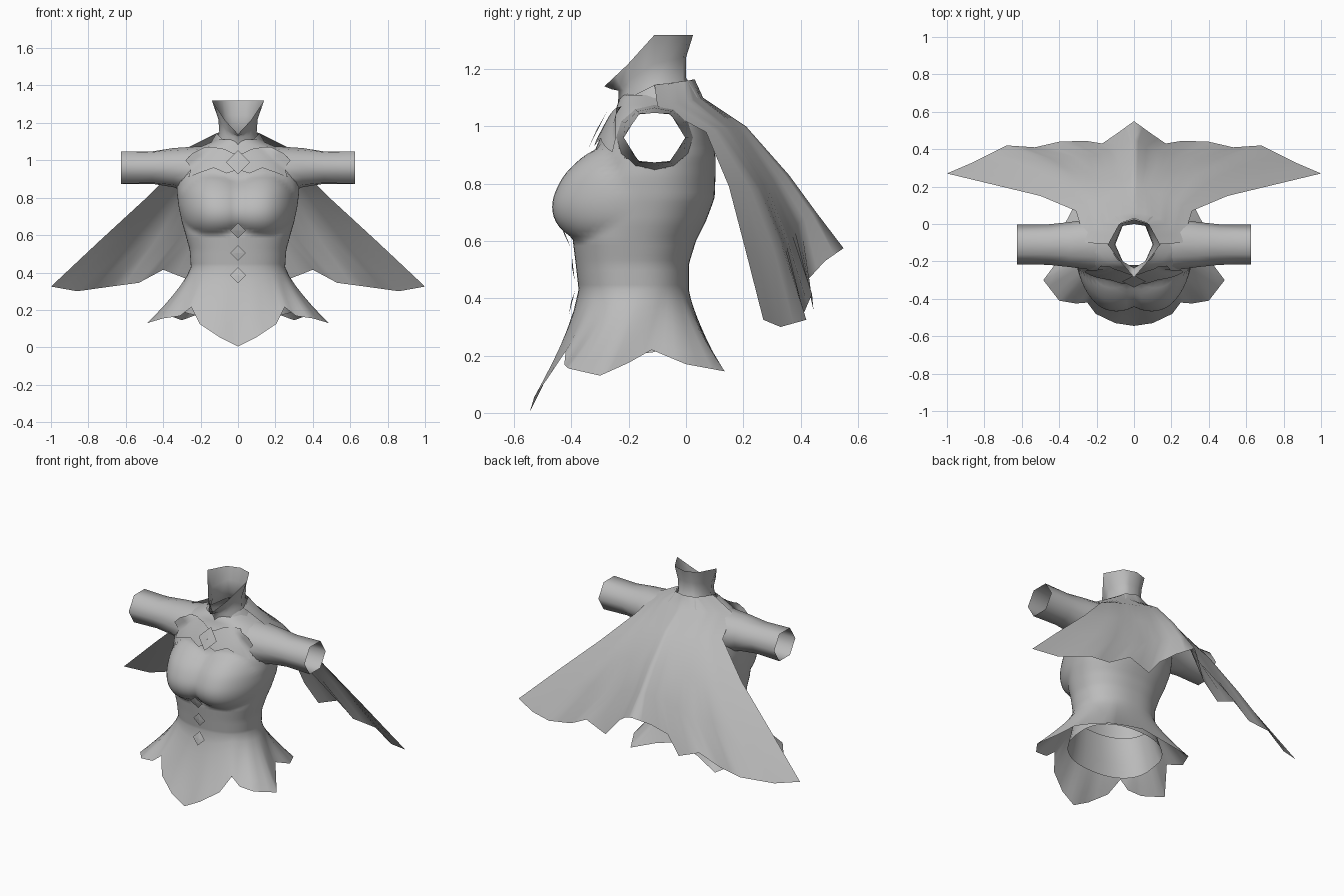
import bpy, bmesh, math

if "Cube" in bpy.data.objects:
    bpy.data.objects.remove(bpy.data.objects["Cube"])

cloth = bpy.data.materials.new("grey_cloth")
cloth.diffuse_color = (0.5, 0.5, 0.5, 1)
cloth.use_nodes = True
cloth.node_tree.nodes["Principled BSDF"].inputs["Base Color"].default_value = cloth.diffuse_color


def resample(pts, n):
    """n + 1 points spread evenly over the control point index."""
    out = []
    for i in range(n + 1):
        t = i / n * (len(pts) - 1)
        k = min(int(t), len(pts) - 2)
        f = t - k
        out.append(tuple(a + (b - a) * f for a, b in zip(pts[k], pts[k + 1])))
    return out


def loft(name, rows, closed=False, keep=None, angle=80, mirror=True):
    """Skin rows of points; keep(center) may drop faces; mirror across x."""
    bm = bmesh.new()
    grid = [[bm.verts.new(p) for p in row] for row in rows]
    n = len(rows[0])
    for r in range(len(rows) - 1):
        for c in range(n if closed else n - 1):
            d = (c + 1) % n
            f = bm.faces.new((grid[r][c], grid[r][d], grid[r + 1][d], grid[r + 1][c]))
            if keep and not keep(f.calc_center_median()):
                bm.faces.remove(f)
    bmesh.ops.delete(bm, geom=[v for v in bm.verts if not v.link_faces], context='VERTS')
    me = bpy.data.meshes.new(name)
    bm.to_mesh(me)
    bm.free()
    me.materials.append(cloth)
    ob = bpy.data.objects.new(name, me)
    bpy.context.collection.objects.link(ob)
    if mirror:
        m = ob.modifiers.new("mirror", 'MIRROR')
        m.use_clip = True
        m.merge_threshold = 0.0005
    bpy.context.view_layer.objects.active = ob
    ob.select_set(True)
    bpy.ops.object.shade_smooth_by_angle(angle=math.radians(angle))
    ob.select_set(False)
    return ob


# Torso sections: height, half width, front y, back y
SECT = [(.43, .252, -.375, .01), (.52, .258, -.385, .01), (.60, .28, -.395, .035),
        (.67, .30, -.385, .07), (.75, .317, -.37, .10), (.83, .327, -.35, .103),
        (.90, .327, -.325, .103), (.96, .31, -.30, .09), (1.02, .28, -.268, .075),
        (1.06, .23, -.245, .06), (1.09, .16, -.235, .045), (1.11, .12, -.22, .035)]
POW = 2.3


def section(z):
    z = min(max(z, SECT[0][0]), SECT[-1][0])
    for a, b in zip(SECT, SECT[1:]):
        if z <= b[0]:
            f = (z - a[0]) / (b[0] - a[0])
            return [p + (q - p) * f for p, q in zip(a, b)][1:]


def bust(x, z):
    h = .135 if z < .74 else .185
    w = .165 if abs(x) > .145 else .225
    d = 1 - ((abs(x) - .145) / w) ** 2 - ((z - .74) / h) ** 2
    return .104 * max(d, 0) ** .75


def front_y(x, z):
    hw, yf, yb = section(z)
    k = max(0, 1 - min(1, abs(x) / hw) ** POW) ** (1 / POW)
    flare = .17 * (max(0, .43 - z) / .425) ** 1.3
    return (yf + yb) / 2 - (yb - yf) / 2 * k - bust(x, z) - flare


def side_x(y, z):
    hw, yf, yb = section(z)
    d = min(1, abs(y - (yf + yb) / 2) / ((yb - yf) / 2))
    return hw * (1 - d ** POW) ** (1 / POW)


def ring(z, n):
    hw, yf, yb = section(z)
    pts = []
    for i in range(n + 1):
        a = math.pi * i / n
        s, c = math.sin(a), math.cos(a)
        x = hw * max(s, 0) ** (2 / POW) if 0 < i < n else 0
        y = (yf + yb) / 2 - (yb - yf) / 2 * math.copysign(abs(c) ** (2 / POW), c)
        if c > 0:
            y -= bust(x, z) * min(1, c * 3)
        pts.append((x, y, z))
    return pts


# Bodice with flared, scalloped skirt and open armholes
N = 36
HEM = [(0, -.545, .005), (.10, -.53, .055), (.205, -.48, .125), (.25, -.42, .215),
       (.31, -.425, .168), (.40, -.41, .155), (.485, -.30, .13), (.41, -.20, .175),
       (.35, -.12, .22), (.37, 0, .17), (.30, .135, .145), (.15, .10, .20), (0, .08, .24)]
hem, waist = resample(HEM, N), ring(.43, N)
rows = []
for k in range(6):
    s = 1 - k / 6
    rows.append([(w[0] + (h[0] - w[0]) * s ** 1.3, w[1] + (h[1] - w[1]) * s ** 1.3,
                  w[2] + (h[2] - w[2]) * s) for w, h in zip(waist, hem)])
rows += [ring(.43 + .68 * k / 40, N) for k in range(41)]
loft("bodice", rows, keep=lambda p: not (
    p.x > .2 and ((p.y + .11) / .122) ** 2 + ((p.z - .96) / .1) ** 2 < 1))

# Lining inside the skirt, higher at the back
rows = []
for k in range(4):
    s = 1 - k / 3
    rows.append([(x * (.97 + .2 * s), y + s * (.025 if y > -.18 else -.005) + .008 * (1 if y < -.18 else -1) * (k > 0),
                  .42 - s * (.26 - .085 * (y + .375) / .385))
                 for x, y, z in ring(.43, 18)])
loft("skirt_lining", rows)

# Sleeves: fitted to the torso, round at the shoulder, six-sided at the cuff
rows = []
for x, ry, rz, hexed in [(None, .135, .115, 0), (.345, .12, .106, .1),
                         (.46, .108, .094, .6), (.625, .107, .1, 1)]:
    row = []
    for i in range(12):
        a = math.pi * i / 6
        f = 1 - hexed * (1 - math.cos(math.pi / 6)) * (i % 2)
        y, z = -.11 + ry * f * math.cos(a), .961 + rz * f * math.sin(a)
        row.append((x or side_x(y, z) - .006, y, z))
    rows.append(row)
loft("sleeve", rows, closed=True)

# Neck and tall pointed collar, open at the front
NECK = [[(0, -.24, 1.03), (.07, -.22, 1.05), (.13, -.11, 1.09), (.08, .02, 1.11), (0, .04, 1.11)],
        [(0, -.235, 1.125), (.06, -.20, 1.13), (.10, -.11, 1.15), (.06, -.01, 1.16), (0, 0, 1.17)],
        [(0, -.26, 1.13), (.06, -.20, 1.16), (.105, -.11, 1.22), (.065, -.01, 1.24), (0, 0, 1.24)],
        [(0, -.285, 1.14), (.07, -.205, 1.215), (.14, -.11, 1.32), (.08, 0, 1.32), (0, .025, 1.32)]]
loft("neck_collar", [resample(r, 8) for r in NECK])

# Band around the base of the neck
BAND = [[(0, -.25, 1.02), (.09, -.235, 1.04), (.15, -.11, 1.085), (.10, .04, 1.10), (0, .06, 1.10)],
        [(0, -.235, 1.05), (.07, -.20, 1.10), (.115, -.11, 1.145), (.07, .005, 1.16), (0, .03, 1.165)]]
loft("neck_band", [resample(r, 8) for r in BAND])

# Cape from the neck over the shoulders to a wavy hem
CAPE = [[(0, .03, 1.165), (.04, .02, 1.16), (.07, .005, 1.16), (.10, -.05, 1.15), (.115, -.11, 1.145)],
        [(0, .06, 1.10), (.08, .05, 1.10), (.15, .02, 1.09), (.21, -.04, 1.08), (.26, -.10, 1.072)],
        [(0, .21, 1.0), (.06, .19, .99), (.16, .15, .99), (.24, .11, .99), (.31, .07, .98)],
        [(0, .36, .83), (.08, .31, .82), (.22, .28, .80), (.36, .25, .78), (.50, .15, .79)],
        [(0, .455, .70), (.09, .40, .67), (.24, .36, .61), (.50, .34, .57), (.75, .21, .56)],
        [(0, .55, .575), (.09, .485, .53), (.17, .43, .47), (.26, .445, .36), (.40, .44, .415),
         (.53, .41, .345), (.68, .42, .325), (.86, .33, .30), (1.0, .27, .325)]]
loft("cape", [resample(r, 16) for r in CAPE])

# Jagged trim lying on the upper chest
LOW = [(0, .95), (.06, .93), (.13, .96), (.20, .935), (.265, .91), (.25, .96), (.28, 1.0), (.24, 1.04)]
TOP = [(0, 1.03), (.03, 1.04), (.05, 1.05), (.07, 1.06), (.10, 1.065), (.13, 1.07), (.16, 1.07), (.18, 1.07)]
rows = []
for k in range(5):
    row = []
    for (x0, z0), (x1, z1) in zip(resample(LOW, 14), resample(TOP, 14)):
        x, z = x0 + (x1 - x0) * k / 4, z0 + (z1 - z0) * k / 4
        row.append((x, min(front_y(x, z), -.215 - .02 * (k < 4)) - .01, z))
    rows.append(row)
loft("chest_trim", rows)

# Diamond studs down the front and a larger brooch on the chest
for name, z, r, lift in [("chest_brooch", .99, .064, .026), ("stud_top", .625, .042, .012),
                         ("stud_middle", .505, .042, .01), ("stud_bottom", .385, .042, .012)]:
    rim = [(r * math.sin(a), z - r * math.cos(a)) for a in (0, math.pi / 2, math.pi, 1.5 * math.pi)]
    y0, y1 = front_y(0, z - r) - lift, front_y(0, z + r) - lift
    rows = [[(x * s, y0 + (y1 - y0) * (.5 + (q - z) * s / (2 * r)) - d, z + (q - z) * s) for x, q in rim]
            for s, d in ((1, 0), (.02, .004))]
    loft(name, rows, closed=True, angle=20, mirror=False)
